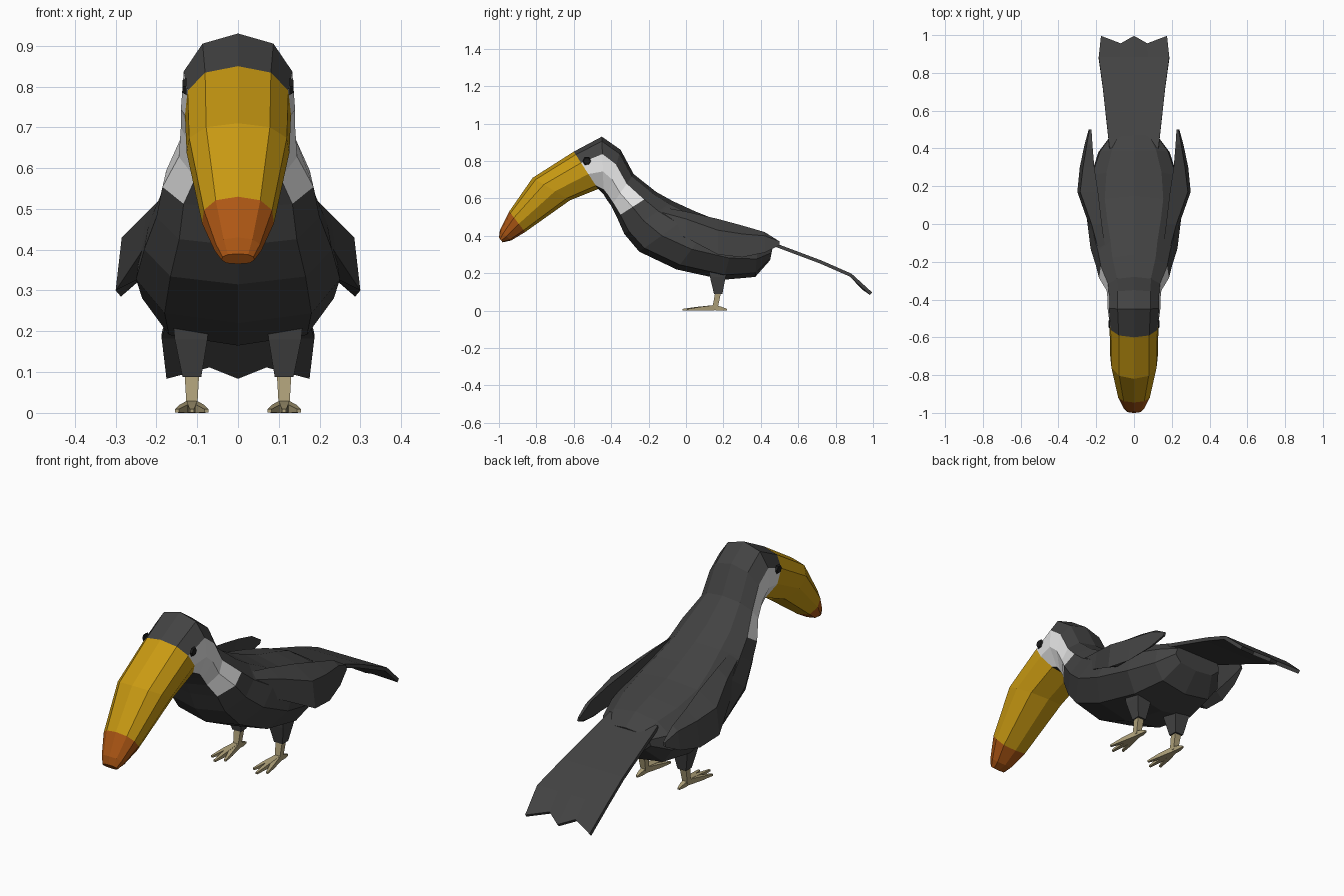
import bpy, bmesh, math
from mathutils import Vector, Matrix

if "Cube" in bpy.data.objects:
    bpy.data.objects.remove(bpy.data.objects["Cube"], do_unlink=True)


def material(name, rgb):
    m = bpy.data.materials.new(name)
    m.use_nodes = True
    m.diffuse_color = (*rgb, 1)
    bsdf = next(n for n in m.node_tree.nodes if n.type == 'BSDF_PRINCIPLED')
    bsdf.inputs["Base Color"].default_value = (*rgb, 1)
    bsdf.inputs["Roughness"].default_value = 0.8
    return m


BLACK = material("black feathers", (0.055, 0.055, 0.055))
WHITE = material("white feathers", (0.78, 0.78, 0.78))
YELLOW = material("beak yellow", (0.58, 0.32, 0.006))
ORANGE = material("beak orange", (0.42, 0.095, 0.007))
TAN = material("leg tan", (0.42, 0.35, 0.19))
EYE = material("eye black", (0.012, 0.012, 0.012))


def finish(name, bm, mats):
    bmesh.ops.recalc_face_normals(bm, faces=bm.faces)
    mesh = bpy.data.meshes.new(name)
    bm.to_mesh(mesh)
    bm.free()
    for m in mats:
        mesh.materials.append(m)
    ob = bpy.data.objects.new(name, mesh)
    bpy.context.collection.objects.link(ob)
    return ob


def loft(name, rings, mats, rule=None):
    """Skin closed rings; rule(segment, column) picks the material slot."""
    bm = bmesh.new()
    vs = [[bm.verts.new(p) for p in r] for r in rings]
    n = len(rings[0])
    for s in range(len(rings) - 1):
        for c in range(n):
            d = (c + 1) % n
            f = bm.faces.new((vs[s][c], vs[s][d], vs[s + 1][d], vs[s + 1][c]))
            f.material_index = rule(s, c) if rule else 0
    bm.faces.new(vs[0])
    end = bm.faces.new(vs[-1])
    end.material_index = rule(len(rings) - 2, 0) if rule else 0
    return finish(name, bm, mats)


def mirrored(ob):
    other = ob.copy()
    other.data = ob.data.copy()
    other.data.transform(Matrix.Scale(-1, 4, (1, 0, 0)))
    other.data.flip_normals()
    other.name = ob.name.replace("left", "right")
    bpy.context.collection.objects.link(other)


# Half cross-section: (share of half width, share of height), top to bottom
HALF = [(0, 1), (.62, .92), (.95, .70), (1, .40), (.72, .09), (0, 0)]
SECTION = HALF + [(-u, v) for u, v in HALF[-2:0:-1]]


def ring(ty, tz, by, bz, w):
    return [(u * w, by + (ty - by) * v, bz + (tz - bz) * v) for u, v in SECTION]


# Body from beak base to rump: top y, top z, bottom y, bottom z, half width
body = [(-.60, .85, -.47, .65, .13), (-.45, .93, -.44, .62, .14),
        (-.35, .86, -.425, .595, .14), (-.28, .73, -.40, .56, .145),
        (-.16, .635, -.37, .50, .185), (-.07, .585, -.33, .41, .20),
        (.05, .53, -.25, .315, .23), (.15, .49, -.05, .22, .25),
        (.28, .455, .20, .165, .235), (.39, .42, .37, .18, .19),
        (.47, .37, .45, .27, .13)]
loft("body", [ring(*r) for r in body], [BLACK, WHITE],
     lambda s, c: 1 if s < 4 and c in (2, 3, 6, 7) else 0)

# Beak with an orange tip
beak = [(-.60, .85, -.47, .65, .13), (-.82, .71, -.62, .59, .126),
        (-.945, .53, -.86, .42, .088), (-.995, .43, -.935, .375, .057),
        (-1.0, .39, -.98, .365, .04)]
loft("beak", [ring(*r) for r in beak], [YELLOW, ORANGE],
     lambda s, c: 1 if s >= 2 else 0)

# Eyes: thin faceted discs on the cheeks
bm = bmesh.new()
bmesh.ops.create_cone(bm, cap_ends=True, segments=6, radius1=.024, radius2=.018,
                      depth=.009, matrix=Matrix.Translation((.131, -.53, .80))
                      @ Matrix.Rotation(math.pi / 2, 4, 'Y'))
mirrored(finish("left_eye", bm, [EYE]))

# Folded wings: y, then inner top, outer top, outer bottom, inner bottom (x, z)
wing = [(-.22, (.14, .57), (.165, .55), (.185, .48), (.16, .48)),
        (.0, (.17, .53), (.225, .49), (.24, .39), (.20, .38)),
        (.17, (.19, .49), (.285, .43), (.30, .30), (.24, .33)),
        (.30, (.21, .455), (.27, .41), (.287, .285), (.25, .32)),
        (.42, (.22, .42), (.25, .40), (.262, .31), (.235, .33)),
        (.50, (.225, .37), (.235, .37), (.24, .35), (.23, .35))]
mirrored(loft("left_wing", [[(x, y, z) for x, z in p] for y, *p in wing], [BLACK]))

# Tail fan with a notched end: rows of (y, z) for columns across
bm = bmesh.new()
rows = [(.40, .38, .13), (.72, .26, .165), (.88, .19, .187), (.99, .09, .175)]
grid = []
for i, (y, z, w) in enumerate(rows):
    row = []
    for u in (-1, -.4, 0, .4, 1):
        notch = .04 if i == 3 and abs(u) == .4 else 0
        row.append(bm.verts.new((u * w, y - notch, z + notch * .7)))
    grid.append(row)
for a, b in zip(grid, grid[1:]):
    for c in range(4):
        bm.faces.new((a[c], a[c + 1], b[c + 1], b[c]))
tail = finish("tail", bm, [BLACK])
mod = tail.modifiers.new("thickness", 'SOLIDIFY')
mod.thickness = .018
mod.offset = 0


# Legs and feet
def box_ring(x, y, z, a, b):
    return [(x - a, y - b, z), (x + a, y - b, z), (x + a, y + b, z), (x - a, y + b, z)]


mirrored(loft("left_thigh", [box_ring(.115, .17, .23, .045, .05),
                             box_ring(.115, .17, .18, .04, .042),
                             box_ring(.113, .172, .088, .023, .022)], [BLACK]))
mirrored(loft("left_shank", [box_ring(.113, .172, .10, .018, .016),
                             box_ring(.113, .155, .012, .013, .014)], [TAN]))


def toe(name, tip):
    start, end = Vector((.113, .155, .016)), Vector(tip)
    side = (end - start).cross(Vector((0, 0, 1))).normalized()
    rings = []
    for t, w, h in ((0, .012, .014), (.55, .010, .010), (1, .005, .004)):
        p = start.lerp(end, t)
        rings.append([(p + side * i * w + Vector((0, 0, j * h)))
                      for i, j in ((-1, -1), (1, -1), (1, 1), (-1, 1))])
    mirrored(loft(name, rings, [TAN]))


toe("left_inner_toe", (.077, .01, .005))
toe("left_middle_toe", (.113, -.02, .005))
toe("left_outer_toe", (.150, .01, .005))
toe("left_back_toe", (.113, .22, .005))
